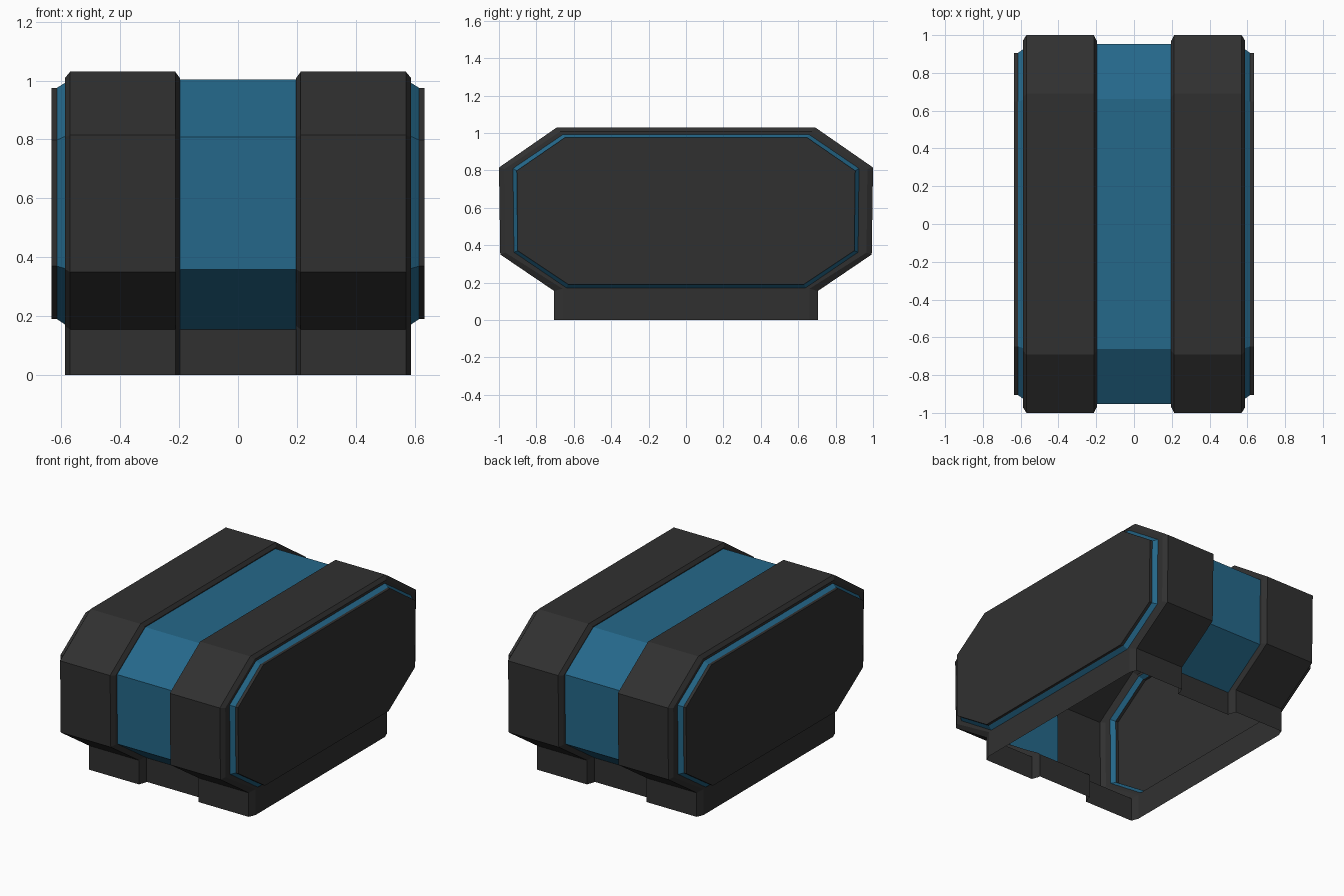
import bpy
import bmesh
from mathutils import Vector

old = bpy.data.objects.get("Cube")
if old:
    bpy.data.objects.remove(old, do_unlink=True)


def material(name, color):
    mat = bpy.data.materials.new(name)
    mat.use_nodes = True
    mat.diffuse_color = (*color, 1)
    bsdf = next(n for n in mat.node_tree.nodes if n.type == 'BSDF_PRINCIPLED')
    bsdf.inputs["Base Color"].default_value = (*color, 1)
    return mat


charcoal = material("charcoal", (0.030, 0.030, 0.030))
blue = material("steel blue", (0.018, 0.138, 0.255))


def outline(half, foot=False):
    """Mirror a half profile (y, z), listed bottom to top; foot drops it to z = 0."""
    if foot:
        half = [(half[0][0], 0)] + half
    return half + [(-y, z) for y, z in reversed(half)]


def loft(name, rings, mats, closed=False, cap=False, mirror=True, rule=None):
    """Skin a list of (x, profile) rings; the shell is left open underneath."""
    bm = bmesh.new()
    loops = [[bm.verts.new((x, y, z)) for y, z in prof] for x, prof in rings]
    count = len(loops[0])
    for a, b in zip(loops, loops[1:]):
        for i in range(count if closed else count - 1):
            j = (i + 1) % count
            bm.faces.new((a[i], a[j], b[j], b[i]))
    if cap:
        bm.faces.new(loops[-1])
    bmesh.ops.recalc_face_normals(bm, faces=bm.faces)
    # Make the shell face outwards
    core = Vector((0, 0, 0.55))
    if sum(f.calc_area() * f.normal.dot(f.calc_center_median() - core) for f in bm.faces) < 0:
        bmesh.ops.reverse_faces(bm, faces=bm.faces)
    if rule:
        for f in bm.faces:
            f.material_index = rule(f.calc_center_median())
    mesh = bpy.data.meshes.new(name)
    bm.to_mesh(mesh)
    bm.free()
    for m in mats:
        mesh.materials.append(m)
    obj = bpy.data.objects.new(name, mesh)
    bpy.context.collection.objects.link(obj)
    if mirror:
        obj.modifiers.new("Mirror", 'MIRROR')
    return obj


# Half profiles as (y, z), from the foot up to the roof
full = [(0.705, 0.155), (0.993, 0.35), (1.0, 0.815), (0.69, 1.03)]
inset = [(0.66, 0.167), (0.965, 0.36), (0.97, 0.807), (0.672, 1.008)]
middle = [(0.65, 0.155), (0.948, 0.358), (0.952, 0.808), (0.663, 1.003)]
trim = [(0.64, 0.172), (0.92, 0.362), (0.925, 0.81), (0.657, 0.992)]
panel = [(0.63, 0.19), (0.9, 0.37), (0.905, 0.798), (0.648, 0.975)]

# Centre strip, blue above the dark foot
loft("centre_band", [(x, outline(middle, True)) for x in (-0.197, 0.197)],
     [blue, charcoal], mirror=False, rule=lambda c: int(c.z < 0.15))

# Raised armoured bands with bevelled edges
loft("outer_bands", [(0.197, outline(middle, True)), (0.197, outline(inset, True)),
                     (0.213, outline(full, True)), (0.57, outline(full, True)),
                     (0.588, outline(inset, True))], [charcoal])

# Flat side of each foot
foot_y, foot_top = inset[0]
loft("foot_sides", [(0.588, [(-foot_y, 0), (foot_y, 0)]),
                    (0.588, [(-foot_y, foot_top), (foot_y, foot_top)])], [charcoal])

# Dark lip, blue trim and raised side panel
loft("side_lips", [(0.588, outline(inset)), (0.588, outline(trim))], [charcoal], closed=True)
loft("side_trim", [(0.588, outline(trim)), (0.615, outline(panel))], [blue], closed=True)
loft("side_panels", [(0.615, outline(panel)), (0.634, outline(panel))], [charcoal],
     closed=True, cap=True)
